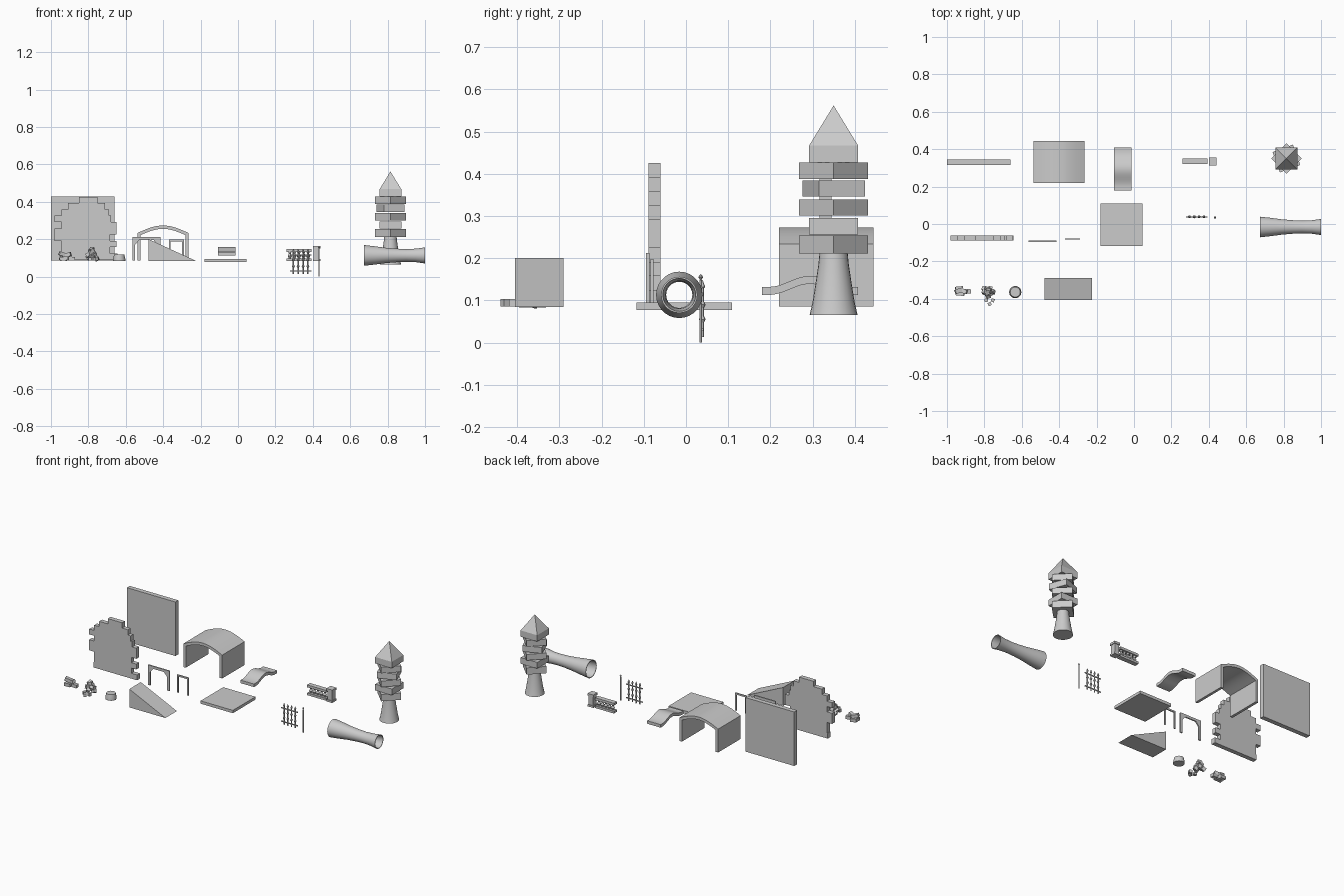
import bpy, bmesh, math, random
from mathutils import Matrix, Vector, Euler

if "Cube" in bpy.data.objects:
    bpy.data.objects.remove(bpy.data.objects["Cube"])

random.seed(4)


def finish(name, bm, smooth=False):
    bmesh.ops.recalc_face_normals(bm, faces=bm.faces[:])
    me = bpy.data.meshes.new(name)
    bm.to_mesh(me)
    bm.free()
    ob = bpy.data.objects.new(name, me)
    bpy.context.collection.objects.link(ob)
    if smooth:
        bpy.context.view_layer.objects.active = ob
        ob.select_set(True)
        bpy.ops.object.shade_smooth_by_angle(angle=math.radians(35))
        ob.select_set(False)
    return ob


def add_box(bm, x0, x1, y0, y1, z0, z1, rot=(0, 0, 0)):
    c = Vector((x0 + x1, y0 + y1, z0 + z1)) / 2
    m = Matrix.LocRotScale(c, Euler(rot), Vector((x1 - x0, y1 - y0, z1 - z0)))
    bmesh.ops.create_cube(bm, size=1, matrix=m)


def box(name, *dims):
    bm = bmesh.new()
    add_box(bm, *dims)
    return finish(name, bm)


def extrude(name, pts, a, b, axis='y', smooth=False):
    """Extrude an outline drawn in xz (axis y) or yz (axis x) from a to b."""
    bm = bmesh.new()
    vs = [bm.verts.new((u, a, v) if axis == 'y' else (a, u, v)) for u, v in pts]
    f = bm.faces.new(vs)
    r = bmesh.ops.extrude_face_region(bm, geom=[f])
    d = (0, b - a, 0) if axis == 'y' else (b - a, 0, 0)
    bmesh.ops.translate(bm, vec=d, verts=[v for v in r['geom'] if isinstance(v, bmesh.types.BMVert)])
    return finish(name, bm, smooth)


def add_lathe(bm, prof, loc, n=24, caps=True, along_x=False):
    rings = []
    for r, h in prof:
        ring = []
        for i in range(n):
            a = 2 * math.pi * i / n
            p = (h, r * math.cos(a), r * math.sin(a)) if along_x else (r * math.cos(a), r * math.sin(a), h)
            ring.append(bm.verts.new(Vector(p) + Vector(loc)))
        rings.append(ring)
    for p, q in zip(rings, rings[1:]):
        for i in range(n):
            bm.faces.new((p[i], p[(i + 1) % n], q[(i + 1) % n], q[i]))
    if caps:
        bm.faces.new(rings[0])
        bm.faces.new(rings[-1])


def lathe(name, *args, **kw):
    bm = bmesh.new()
    add_lathe(bm, *args, **kw)
    return finish(name, bm, True)


# solid wall and broken wall
box("wall", -1.0, -.66, .316, .345, .085, .427)
rows = [(-.95, -.645), (-.945, -.685), (-.945, -.65), (-.98, -.685), (-.98, -.65),
        (-.945, -.65), (-.98, -.68), (-.945, -.69), (-.91, -.71), (-.85, -.75)]
left, right = [], []
for i, (l, r) in enumerate(rows):
    z = .09 + i * .0336
    left += [(l, z), (l, z + .0336)]
    right += [(r, z), (r, z + .0336)]
extrude("broken_wall", right + left[::-1], -.089, -.061)

# vaulted passage: two walls and a curved roof
arc = lambda x0, x1, z, h, n=14: [(x0 + (x1 - x0) * i / n, z + h * math.sin(math.pi * i / n)) for i in range(n + 1)]
vault = [(-.537, .085)] + arc(-.537, -.265, .233, .04) + [(-.265, .085), (-.282, .085)] \
    + arc(-.282, -.52, .222, .033) + [(-.52, .085)]
extrude("vaulted_passage", vault, .22, .445, smooth=True)

# curved footbridge with level ends
deck = [(.18 + .228 * i / 20, .113 + .026 * (1 - math.cos(2 * math.pi * min(max((i - 1.5) / 17, 0), 1))) / 2)
        for i in range(21)]
extrude("footbridge", deck + [(y, z + .019) for y, z in deck[::-1]], -.108, -.014, 'x', True)

# floor slab and ramp
box("floor_slab", -.18, .046, -.117, .109, .077, .095)
extrude("ramp", [(-.478, .084), (-.225, .084), (-.478, .2)], -.405, -.29)

# large arched door frame and small square one
extrude("arched_frame", [(-.565, .085), (-.565, .212), (-.415, .212), (-.415, .085), (-.43, .085), (-.43, .17),
        (-.452, .196), (-.528, .196), (-.55, .17), (-.55, .085)], -.095, -.087)
extrude("door_frame", [(-.37, .085), (-.37, .198), (-.289, .198), (-.289, .085), (-.299, .085), (-.299, .188),
        (-.36, .188), (-.36, .085)], -.084, -.077)

# stone balustrade
bm = bmesh.new()
add_box(bm, .26, .392, .32, .35, .082, .096)
add_box(bm, .26, .392, .32, .35, .132, .147)
for i in range(5):
    add_lathe(bm, [(.008, .096), (.006, .1), (.011, .109), (.005, .123), (.009, .132)], (.277 + i * .0245, .335, 0), 10)
finish("balustrade", bm, True)
bm = bmesh.new()
add_box(bm, .4, .44, .314, .356, .082, .094)
add_box(bm, .404, .436, .318, .352, .094, .15)
add_box(bm, .4, .44, .314, .356, .15, .164)
finish("balustrade_post", bm)

# iron fence and its pole
bm = bmesh.new()
for z in (.03, .115):
    add_box(bm, .277, .392, .036, .041, z - .003, z + .003)
for i in range(4):
    x = .296 + i * .026
    add_lathe(bm, [(.004, .013), (.004, .128), (.007, .132), (.001, .148)], (x, .0385, 0), 8)
    for z in (.055, .09):
        add_lathe(bm, [(.004, z - .008), (.008, z), (.004, z + .008)], (x, .0385, 0), 8)
finish("iron_fence", bm)
lathe("fence_pole", [(.0035, 0), (.0035, .145), (.002, .149), (.006, .155), (.001, .162)], (.433, .035, 0), 8)

# tower: flared foot, twisted blocks, pointed roof
tx, ty = .815, .35
lathe("tower_foot", [(.057, .065), (.05, .095), (.042, .145), (.036, .185), (.033, .215)], (tx, ty, 0), 24)
bm = bmesh.new()
for z0, z1, deg in ((.211, .254, 45), (.256, .295, 0), (.301, .339, 45), (.346, .384, 20), (.388, .427, 45), (.427, .467, 0)):
    add_box(bm, tx - .058, tx + .058, ty - .058, ty + .058, z0, z1, (0, 0, math.radians(deg)))
finish("tower_blocks", bm)
bm = bmesh.new()
bmesh.ops.create_cone(bm, cap_ends=True, segments=4, radius1=.058 * math.sqrt(2), radius2=0, depth=.095,
                      matrix=Matrix.Translation((tx, ty, .5145)) @ Matrix.Rotation(math.pi / 4, 4, 'Z'))
finish("tower_roof", bm)

# open flared pipe lying down
lathe("flared_pipe", [(.055, .675), (.049, .73), (.041, .79), (.036, .85), (.034, .9), (.036, .95), (.043, 1.0),
      (.039, 1.0), (.033, .95), (.031, .9), (.033, .85), (.038, .79), (.046, .73), (.051, .675), (.055, .675)],
      (0, -.016, .113), 28, caps=False, along_x=True)

# brick heap, stone heap with loose stones, and stump
bm = bmesh.new()
for x, y, z, w, d, a in ((-.935, -.345, .096, .04, .022, .1), (-.93, -.372, .096, .045, .022, -.1),
                         (-.89, -.36, .096, .034, .024, .05), (-.935, -.357, .118, .045, .024, .3),
                         (-.91, -.36, .116, .035, .022, -.3)):
    add_box(bm, x - w / 2, x + w / 2, y - d / 2, y + d / 2, z - .01, z + .01, (0, a, a))
finish("brick_heap", bm)
bm = bmesh.new()
for i in range(12):
    k = i / 12
    a, r, s = i * 2.4, .026 * (1 - k), .011
    x, y, z = -.782 + r * math.cos(a), -.362 + r * math.sin(a), .097 + .05 * k
    add_box(bm, x - s, x + s, y - s, y + s, z - s, z + s, [random.uniform(-.6, .6) for _ in range(3)])
for x, y in ((-.79, -.408), (-.772, -.428), (-.755, -.408)):
    add_box(bm, x - .009, x + .009, y - .009, y + .009, .085, .103, (0, 0, x * 40))
finish("stone_heap", bm)
lathe("stump", [(.033, .083), (.033, .093), (.027, .119)], (-.635, -.364, 0), 14)
